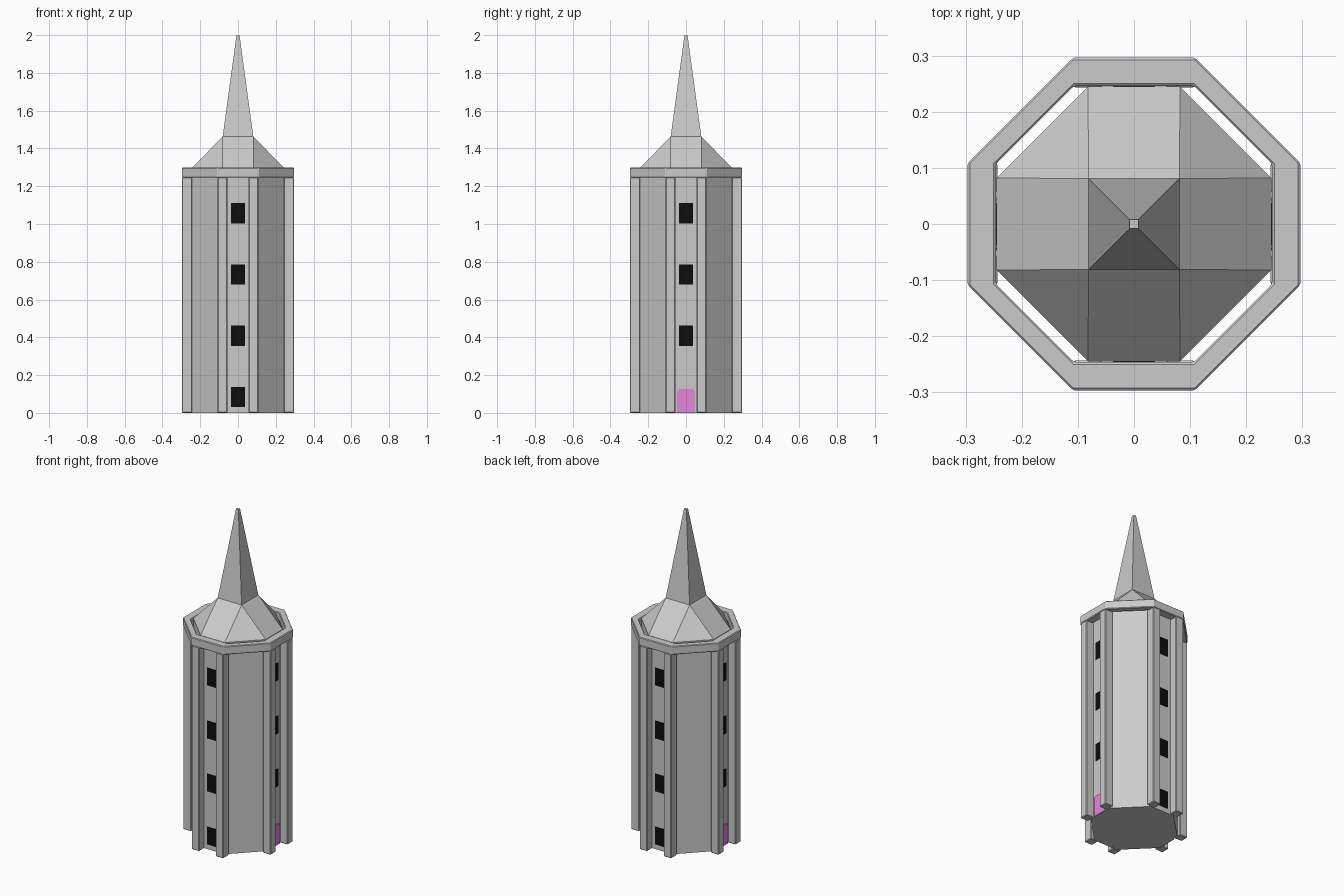
import bpy, bmesh, math
from mathutils import Matrix

if "Cube" in bpy.data.objects:
    bpy.data.objects.remove(bpy.data.objects["Cube"])

A, C = 0.245, 0.082          # body half width, half length of its straight sides
EAVE = 1.296


def octagon(a, c):
    return [(c, -a), (a, -c), (a, c), (c, a), (-c, a), (-a, c), (-a, -c), (-c, -a)]


def make(name, bm, color=None, bevel=0):
    bmesh.ops.recalc_face_normals(bm, faces=bm.faces)
    me = bpy.data.meshes.new(name)
    bm.to_mesh(me)
    bm.free()
    ob = bpy.data.objects.new(name, me)
    bpy.context.collection.objects.link(ob)
    if color:
        me.materials.append(color)
    if bevel:
        m = ob.modifiers.new("bevel", 'BEVEL')
        m.width = bevel
        m.segments = 1
    return ob


def box(name, lo, hi, angle=0, color=None, bevel=0):
    bm = bmesh.new()
    bmesh.ops.create_cube(bm, size=1)
    for v in bm.verts:
        v.co = [lo[i] + (v.co[i] + 0.5) * (hi[i] - lo[i]) for i in range(3)]
    bm.transform(Matrix.Rotation(angle, 4, 'Z'))
    return make(name, bm, color, bevel)


def material(name, rgb):
    m = bpy.data.materials.new(name)
    m.diffuse_color = (*rgb, 1)
    m.use_nodes = True
    m.node_tree.nodes["Principled BSDF"].inputs["Base Color"].default_value = m.diffuse_color
    return m


black = material("window_black", (0.004, 0.004, 0.004))
pink = material("door_pink", (0.75, 0.25, 0.7))

# Octagonal tower body with sloped roof and square spire in one shell
bm = bmesh.new()
low = [bm.verts.new((x, y, 0)) for x, y in octagon(A, C)]
eave = [bm.verts.new((x, y, EAVE)) for x, y in octagon(A, C)]
corners = [(1, -1), (1, 1), (-1, 1), (-1, -1)]
sq = [bm.verts.new((x * 0.081, y * 0.081, 1.463)) for x, y in corners]
tip = [bm.verts.new((x * 0.008, y * 0.008, 2.0)) for x, y in corners]
bm.faces.new(low)
bm.faces.new(tip)
for i in range(8):
    j = (i + 1) % 8
    bm.faces.new((low[i], low[j], eave[j], eave[i]))
for i in range(4):
    j = (i + 1) % 4
    bm.faces.new((eave[2 * i], eave[2 * i + 1], sq[i]))
    bm.faces.new((eave[2 * i + 1], eave[(2 * i + 2) % 8], sq[j], sq[i]))
    bm.faces.new((sq[i], sq[j], tip[j], tip[i]))
make("tower_body", bm)

# Parapet ring
bm = bmesh.new()
loops = [[bm.verts.new((x, y, z)) for x, y in octagon(a, c)]
         for a, c, z in ((0.297, 0.108, 1.246), (0.297, 0.108, 1.298),
                         (0.246, 0.107, 1.298), (0.246, 0.107, 1.246))]
for k in range(4):
    p, q = loops[k], loops[(k + 1) % 4]
    for i in range(8):
        j = (i + 1) % 8
        bm.faces.new((p[i], p[j], q[j], q[i]))
make("parapet_ring", bm, bevel=0.004)

# Per side: two pillars, windows, and a double door on the left and right sides
for side, word in enumerate(("front", "right", "back", "left")):
    ang = side * math.pi / 2
    for s in (-1, 1):
        box(f"{word}_pillar", (s * C - 0.026, -0.297, 0), (s * C + 0.026, -0.243, 1.248),
            ang, bevel=0.004)
    has_door = side % 2 == 1
    for n in range(1 if has_door else 0, 4):
        z = 0.03 + n * 0.3245
        box(f"{word}_window", (-0.037, -A - 0.003, z), (0.037, -A + 0.005, z + 0.107),
            ang, black)
    if has_door:
        for s in (-1, 1):
            bm = bmesh.new()
            outline = [(0, 0), (0.047, 0), (0.047, 0.112), (0.043, 0.122),
                       (0.034, 0.126), (0, 0.126)]
            f = bm.faces.new([bm.verts.new((s * x, -A - 0.006, z)) for x, z in outline])
            ext = bmesh.ops.extrude_face_region(bm, geom=[f])
            for v in ext["geom"]:
                if isinstance(v, bmesh.types.BMVert):
                    v.co.y += 0.01
            bm.transform(Matrix.Rotation(ang, 4, 'Z'))
            make(f"{word}_door_leaf", bm, pink)
